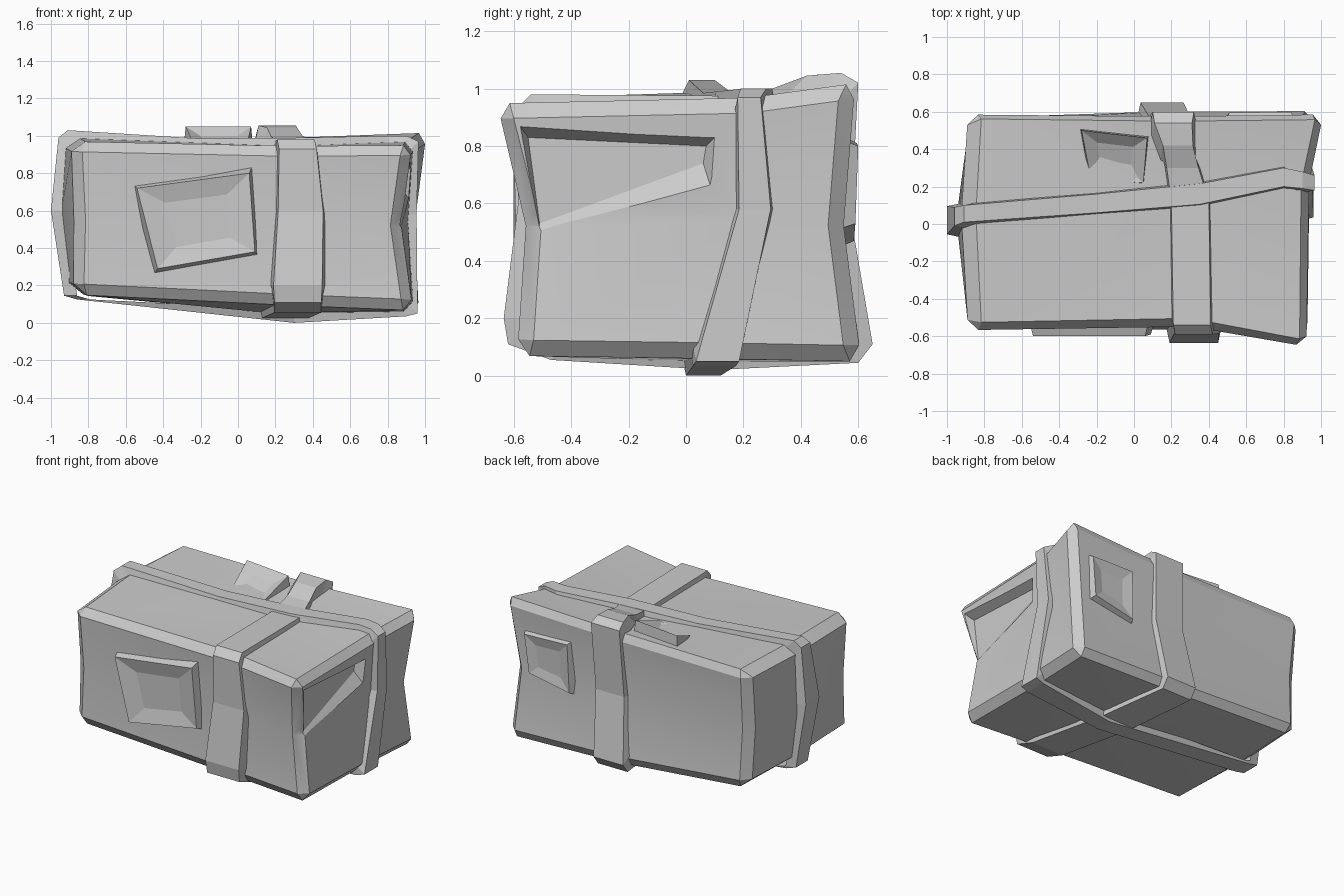
import bpy, bmesh
from mathutils import Vector


def make(name, verts, faces, bevel=0.0):
    bm = bmesh.new()
    vs = [bm.verts.new(v) for v in verts]
    for f in faces:
        bm.faces.new([vs[i] for i in f])
    bmesh.ops.recalc_face_normals(bm, faces=bm.faces)
    me = bpy.data.meshes.new(name)
    bm.to_mesh(me)
    bm.free()
    ob = bpy.data.objects.new(name, me)
    bpy.context.collection.objects.link(ob)
    if bevel:
        m = ob.modifiers.new("bevel", 'BEVEL')
        m.width = bevel
        m.segments = 1
        m.limit_method = 'ANGLE'
        m.angle_limit = 0.8
    return ob


def frustum(name, base, top, dish=(0, 0, 0)):
    """Four-sided block between two quads, the top quad dished by a vector."""
    c = sum((Vector(p) for p in top), Vector()) / 4
    inner = [tuple(c + (Vector(p) - c) * 0.55 + Vector(dish)) for p in top]
    sides = [(r + i, r + (i + 1) % 4, r + (i + 1) % 4 + 4, r + i + 4)
             for r in (0, 4) for i in range(4)]
    return make(name, base + top + inner, [(3, 2, 1, 0), (8, 9, 10, 11)] + sides)


def strap(name, path, axis, depth=0.07):
    """Closed band: path holds outer centre points and widths; axis is the width direction."""
    verts, faces, n = [], [], len(path)
    reach = (0.4, 0.4, 0.4) if axis == 0 else (0.85, 0.4, 0.4)
    for x, y, z, w in path:
        p = Vector((x, y, z))
        to_mid = Vector((0, 0, 0.52)) - p
        inward, side = Vector(), Vector()
        for k in range(3):
            if k != axis and abs(to_mid[k]) > reach[k]:
                inward[k] = depth if to_mid[k] > 0 else -depth
        side[axis] = w / 2
        flare = side.normalized() * 0.015
        verts += [p - side, p + side, p + side + flare + inward, p - side - flare + inward]
    for i in range(n):
        a, b = 4 * i, 4 * ((i + 1) % n)
        faces += [(a + k, a + (k + 1) % 4, b + (k + 1) % 4, b + k) for k in range(4)]
    return make(name, verts, faces)


# Warped parcel body, squeezed by the straps: bottom, middle and top rings
# (each FL, front, FR, right, BR, back, BL, left), then bottom and top centres
body = make("parcel_body", [
    (-0.88, -0.56, 0.155), (0.32, -0.57, 0.095), (0.935, -0.59, 0.07), (0.94, 0.10, 0.06),
    (0.97, 0.61, 0.05), (0.16, 0.61, 0.075), (-0.87, 0.57, 0.15), (-0.90, 0.05, 0.16),
    (-0.87, -0.55, 0.55), (0.33, -0.54, 0.54), (0.87, -0.56, 0.52), (0.91, 0.22, 0.54),
    (0.95, 0.55, 0.52), (0.19, 0.54, 0.55), (-0.88, 0.55, 0.56), (-0.95, 0.03, 0.57),
    (-0.89, -0.57, 0.97), (0.30, -0.55, 0.945), (0.93, -0.67, 0.95), (0.94, 0.22, 0.97),
    (1.02, 0.59, 1.02), (0.21, 0.58, 0.99), (-0.89, 0.59, 0.985), (-0.92, 0.05, 0.99),
    (0.2, 0.05, 0.05), (0.28, 0.14, 0.945)],
    [(r + i, r + (i + 1) % 8, r + 8 + (i + 1) % 8, r + 8 + i) for r in (0, 8) for i in range(8)] +
    [(r + i, r + (i + 1) % 8, c) for r, c in ((0, 24), (16, 25)) for i in range(8)], 0.055)

# Sunken label on the right end
inner = [(-0.55, 0.83), (0.07, 0.80), (0.06, 0.74), (-0.51, 0.53)]
outer = [(-0.60, 0.90), (0.12, 0.85), (0.11, 0.58), (-0.54, 0.33)]
cutter = frustum("label_cutter", [(0.86, y, z) for y, z in inner],
                 [(0.97, y, z) for y, z in outer])
cutter.hide_render = True
mod = body.modifiers.new("recess", 'BOOLEAN')
mod.operation = 'DIFFERENCE'
mod.object = cutter
mod.solver = 'EXACT'
bpy.context.view_layer.objects.active = body
body.select_set(True)
for m in [m.name for m in body.modifiers]:
    bpy.ops.object.modifier_apply(modifier=m)
bpy.data.objects.remove(cutter)
bpy.ops.object.shade_smooth_by_angle(angle=0.45)

# Strap around the short girth
strap("girth_strap", [
    (0.32, -0.47, 0.055, 0.25), (0.32, -0.62, 0.11, 0.25), (0.32, -0.635, 0.20, 0.26),
    (0.335, -0.585, 0.60, 0.24), (0.32, -0.59, 0.93, 0.20), (0.31, -0.54, 0.98, 0.20),
    (0.30, 0.12, 0.975, 0.20), (0.26, 0.30, 1.00, 0.17), (0.235, 0.42, 1.045, 0.16),
    (0.21, 0.54, 1.055, 0.20), (0.21, 0.60, 1.02, 0.22), (0.19, 0.575, 0.55, 0.22),
    (0.15, 0.65, 0.11, 0.23), (0.15, 0.60, 0.045, 0.23), (0.24, 0.10, 0.02, 0.25)], 0)

# Strap around the long girth
strap("long_strap", [
    (-0.86, 0.05, 0.125, 0.13), (-0.93, 0.04, 0.145, 0.13), (-1.0, 0.02, 0.60, 0.15),
    (-0.96, 0.04, 0.99, 0.10), (-0.91, 0.055, 1.03, 0.09), (-0.2, 0.11, 0.985, 0.10),
    (0.35, 0.16, 0.99, 0.11), (0.80, 0.25, 1.0, 0.10), (0.90, 0.235, 1.0, 0.09),
    (0.965, 0.22, 0.97, 0.08), (0.955, 0.24, 0.58, 0.11), (0.96, 0.11, 0.05, 0.15),
    (0.90, 0.10, 0.035, 0.15), (0.3, 0.06, 0.0, 0.12)], 1)

# Raised label on the front
frustum("front_label",
        [(-0.57, -0.48, 0.75), (0.09, -0.48, 0.87), (0.12, -0.48, 0.34), (-0.47, -0.48, 0.23)],
        [(-0.54, -0.60, 0.72), (0.06, -0.60, 0.80), (0.09, -0.59, 0.38), (-0.43, -0.60, 0.29)],
        (0, 0.025, 0))

# Raised label on the back
frustum("back_label",
        [(0.88, 0.50, 0.84), (0.46, 0.50, 0.86), (0.46, 0.50, 0.43), (0.84, 0.50, 0.50)],
        [(0.84, 0.60, 0.80), (0.51, 0.595, 0.81), (0.50, 0.585, 0.47), (0.81, 0.59, 0.53)],
        (0, -0.015, 0))

# Tilted label half sunk into the top
frustum("top_label",
        [(-0.29, 0.51, 0.94), (0.08, 0.47, 0.94), (0.06, 0.20, 0.88), (-0.24, 0.22, 0.88)],
        [(-0.28, 0.50, 1.05), (0.07, 0.46, 1.05), (0.05, 0.22, 0.96), (-0.23, 0.24, 0.94)],
        (0, 0, -0.03))
